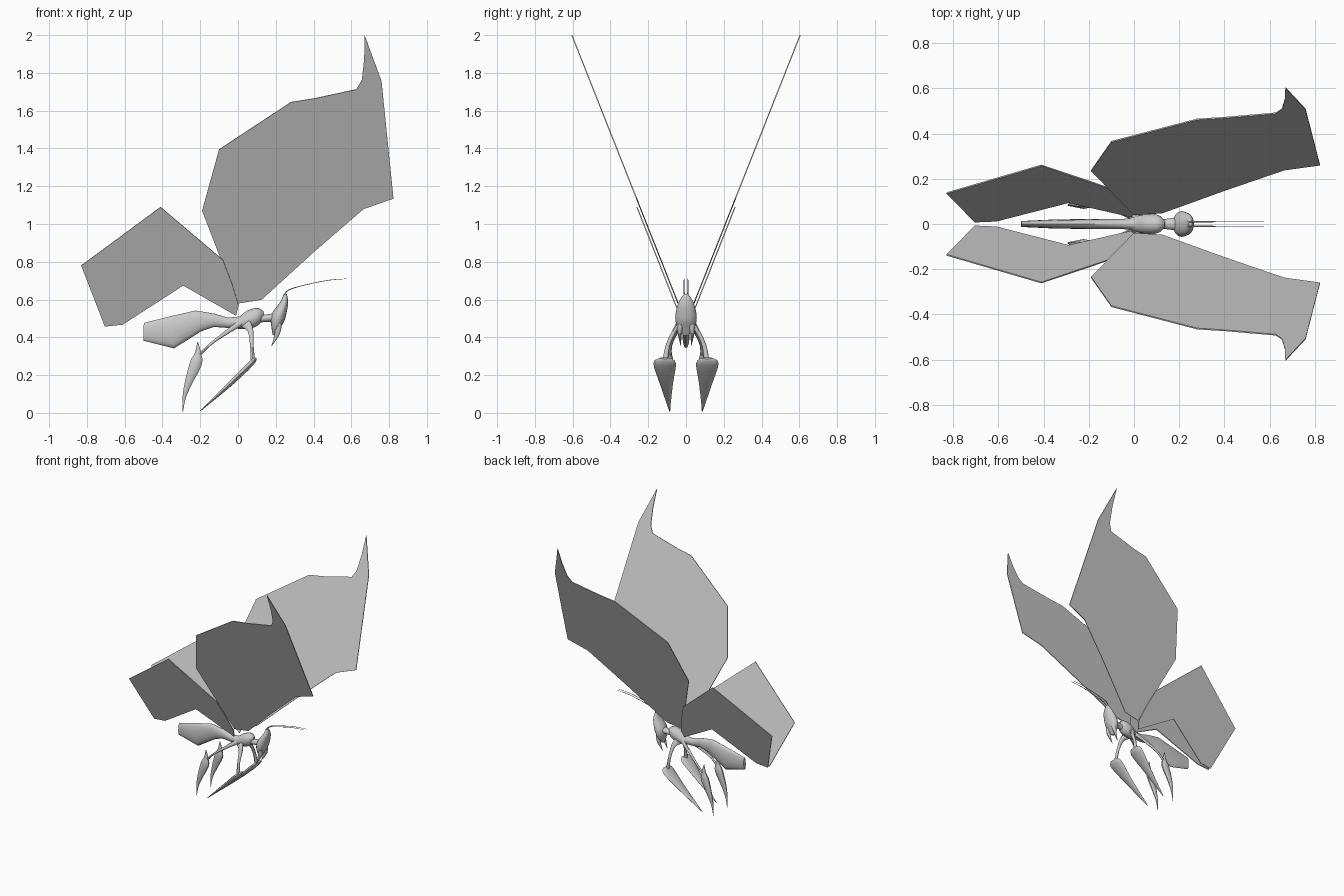
import bpy, bmesh, math
from mathutils import Vector

if "Cube" in bpy.data.objects:
    bpy.data.objects.remove(bpy.data.objects["Cube"])

grey = bpy.data.materials.new("pale grey")
grey.diffuse_color = (0.6, 0.6, 0.6, 1)
grey.use_nodes = True
grey.node_tree.nodes["Principled BSDF"].inputs["Base Color"].default_value = grey.diffuse_color


def finish(name, bm, smooth=True):
    bmesh.ops.recalc_face_normals(bm, faces=bm.faces)
    me = bpy.data.meshes.new(name)
    bm.to_mesh(me)
    bm.free()
    ob = bpy.data.objects.new(name, me)
    bpy.context.collection.objects.link(ob)
    me.materials.append(grey)
    if smooth:
        bpy.ops.object.select_all(action='DESELECT')
        ob.select_set(True)
        bpy.context.view_layer.objects.active = ob
        bpy.ops.object.shade_smooth_by_angle(angle=math.radians(40))
    return ob


def spline(rows, steps):
    """Catmull-Rom through rows of numbers."""
    out = []
    for i in range(len(rows) - 1):
        a, b, c, d = (rows[max(i - 1, 0)], rows[i], rows[i + 1],
                      rows[min(i + 2, len(rows) - 1)])
        for s in range(steps):
            t = s / steps
            out.append([0.5 * (2 * q + (r - p) * t + (2 * p - 5 * q + 4 * r - u) * t * t
                               + (3 * q - p - 3 * r + u) * t ** 3)
                        for p, q, r, u in zip(a, b, c, d)])
    return out + [list(rows[-1])]


def loft(name, rows, steps=4, sides=16, side=1):
    """Rows are x, y, z, half width sideways, half depth in the x-z plane."""
    rows = spline(rows, steps)
    bm = bmesh.new()
    rings = []
    for i, (x, y, z, w, h) in enumerate(rows):
        p, q = rows[max(i - 1, 0)], rows[min(i + 1, len(rows) - 1)]
        t = Vector((q[0] - p[0], 0, q[2] - p[2])).normalized()
        n = Vector((-t.z, 0, t.x)) * max(h, 0.001)
        ring = []
        for k in range(sides):
            a = 2 * math.pi * k / sides
            v = Vector((x, y + max(w, 0.001) * math.cos(a), z)) + n * math.sin(a)
            ring.append(bm.verts.new((v.x, v.y * side, v.z)))
        rings.append(ring)
    for r0, r1 in zip(rings, rings[1:]):
        for k in range(sides):
            j = (k + 1) % sides
            bm.faces.new((r0[k], r0[j], r1[j], r1[k]))
    bm.faces.new(rings[0])
    bm.faces.new(rings[-1])
    return finish(name, bm)


def wing(name, outline, y0, side):
    """Flat leaning sheet; y follows height."""
    n = Vector((0, 0.929, -0.369)) * 0.003
    bm = bmesh.new()
    layers = []
    for s in (-1, 1):
        ring = []
        for x, z in outline:
            v = Vector((x, y0 + 0.396 * (z - 0.58), z)) + n * s
            ring.append(bm.verts.new((v.x, v.y * side, v.z)))
        layers.append(ring)
        bm.faces.new(ring)
    for k in range(len(outline)):
        j = (k + 1) % len(outline)
        bm.faces.new((layers[0][k], layers[0][j], layers[1][j], layers[1][k]))
    return finish(name, bm, smooth=False)


# Body: flat-ended abdomen, thorax with neck, head
loft("abdomen", [(-.50, 0, .429, .013, .047), (-.355, 0, .425, .02, .085),
                 (-.21, 0, .487, .022, .057), (-.125, 0, .49, .022, .035),
                 (-.055, 0, .477, .022, .027), (.03, 0, .48, .03, .032)], steps=1)
loft("thorax", [(-.03, 0, .475, .022, .022), (.02, 0, .478, .038, .036),
                (.07, 0, .498, .045, .048), (.11, 0, .52, .038, .038),
                (.137, 0, .525, .012, .012)])
loft("neck", [(.08, 0, .50, .03, .03), (.13, 0, .50, .022, .02), (.19, 0, .505, .03, .022)])
loft("head", [(.25, 0, .63, .012, .008), (.244, 0, .58, .042, .022),
              (.212, 0, .505, .057, .038), (.2, 0, .45, .045, .023),
              (.193, 0, .41, .014, .01)])

# Wing outlines in x, z
fore = [(.67, 2.0), (.76, 1.755), (.823, 1.135), (.665, 1.08), (.405, .855), (.125, .60),
        (0, .58), (-.19, 1.07), (-.10, 1.395), (.28, 1.645), (.405, 1.665), (.627, 1.713),
        (.655, 1.76), (.668, 1.87)]
hind = [(-.01, .515), (-.29, .675), (-.61, .468), (-.705, .458), (-.83, .78), (-.41, 1.09),
        (-.08, .81), (-.03, .68), (.003, .57)]

for side, tag in ((1, "left"), (-1, "right")):
    wing("fore_wing_" + tag, fore, .042, side)
    wing("hind_wing_" + tag, hind, .058, side)
    loft("antenna_" + tag, [(.24, .01, .61, .004, .004), (.27, .01, .652, .003, .003),
                            (.39, .01, .685, .002, .002), (.485, .01, .703, .002, .002),
                            (.575, .01, .71, .001, .001)], sides=6, side=side)
    loft("mandible_" + tag, [(.215, .03, .47, .018, .018), (.208, .033, .42, .011, .014),
                             (.178, .028, .355, .001, .001)], sides=10, side=side)
    # Front legs: arched thigh and broad blade-like shin
    loft("front_thigh_" + tag, [(.04, .03, .475, .02, .03), (.066, .06, .435, .014, .016),
                                (.073, .095, .36, .012, .01), (.078, .11, .28, .014, .012)],
         sides=10, side=side)
    loft("front_shin_" + tag, [(.095, .112, .29, .03, .006), (.07, .113, .262, .06, .015),
                               (-.04, .104, .155, .035, .013), (-.2, .087, .01, .002, .002)],
         steps=3, sides=10, side=side)
    # Hind legs: slender thigh, curved blade shin with a spur at the knee
    loft("hind_thigh_" + tag, [(.02, .02, .48, .015, .018), (-.07, .055, .42, .01, .011),
                               (-.15, .08, .36, .008, .007), (-.205, .085, .305, .009, .008)],
         sides=10, side=side)
    loft("hind_shin_" + tag, [(-.213, .085, .375, .003, .002), (-.212, .085, .315, .01, .018),
                              (-.222, .085, .265, .018, .033), (-.262, .087, .16, .012, .021),
                              (-.285, .085, .08, .006, .009), (-.292, .085, .004, .001, .001)],
         sides=10, side=side)
